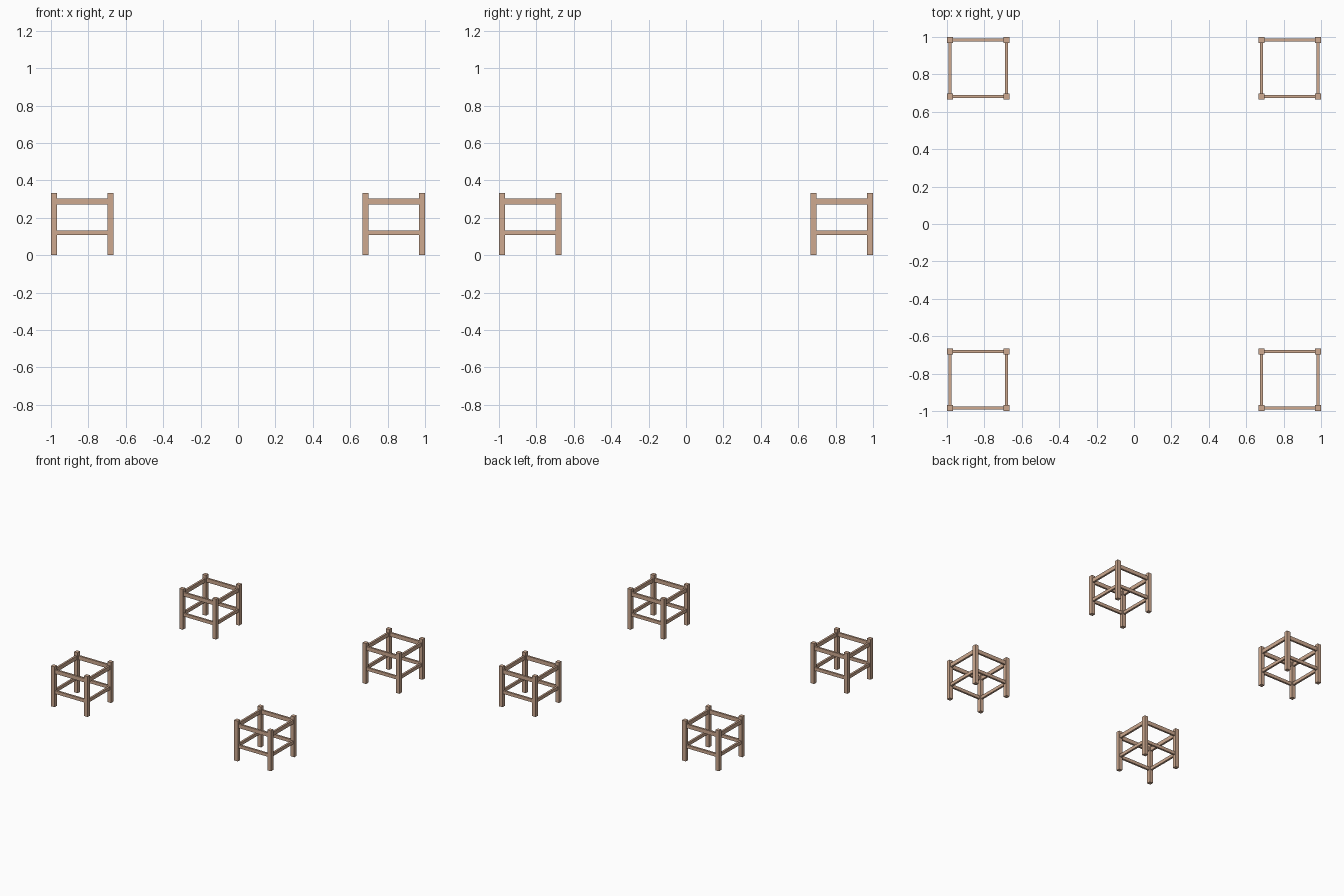
import bpy, bmesh
from mathutils import Matrix, Vector

if "Cube" in bpy.data.objects:
    bpy.data.objects.remove(bpy.data.objects["Cube"])

wood = bpy.data.materials.new("wood")
wood.diffuse_color = (0.62, 0.40, 0.28, 1)
wood.use_nodes = True
wood.node_tree.nodes["Principled BSDF"].inputs["Base Color"].default_value = wood.diffuse_color

CENTRE = 0.833   # frame centre offset from the origin
HALF = 0.151     # leg centre offset from the frame centre
LEG = 0.032      # leg thickness
HEIGHT = 0.332   # leg height
RAIL = 0.016     # rail thickness
SPAN = 2 * HALF - LEG


def add_box(bm, centre, size):
    bmesh.ops.create_cube(bm, size=1, matrix=Matrix.Translation(centre)
                          @ Matrix.Diagonal(Vector((*size, 1))))


def make_part(name, boxes, location):
    bm = bmesh.new()
    for centre, size in boxes:
        add_box(bm, centre, size)
    mesh = bpy.data.meshes.new(name)
    bm.to_mesh(mesh)
    bm.free()
    mesh.materials.append(wood)
    obj = bpy.data.objects.new(name, mesh)
    obj.location = location
    bpy.context.collection.objects.link(obj)


def rails(z, height):
    boxes = []
    for s in (-1, 1):
        boxes.append(((0, s * HALF, z), (SPAN, RAIL, height)))
        boxes.append(((s * HALF, 0, z), (RAIL, SPAN, height)))
    return boxes


# Four corner legs of one frame
legs = [((sx * HALF, sy * HALF, HEIGHT / 2), (LEG, LEG, HEIGHT))
        for sx in (-1, 1) for sy in (-1, 1)]

# Four identical open stool frames, one at each corner
for side, sx in (("left", -1), ("right", 1)):
    for end, sy in (("front", -1), ("back", 1)):
        place = (sx * CENTRE, sy * CENTRE, 0)
        tag = f"{end}_{side}_stool"
        make_part(f"{tag}_legs", legs, place)
        make_part(f"{tag}_seat_rails", rails(0.288, 0.032), place)
        make_part(f"{tag}_stretchers", rails(0.12, 0.026), place)
